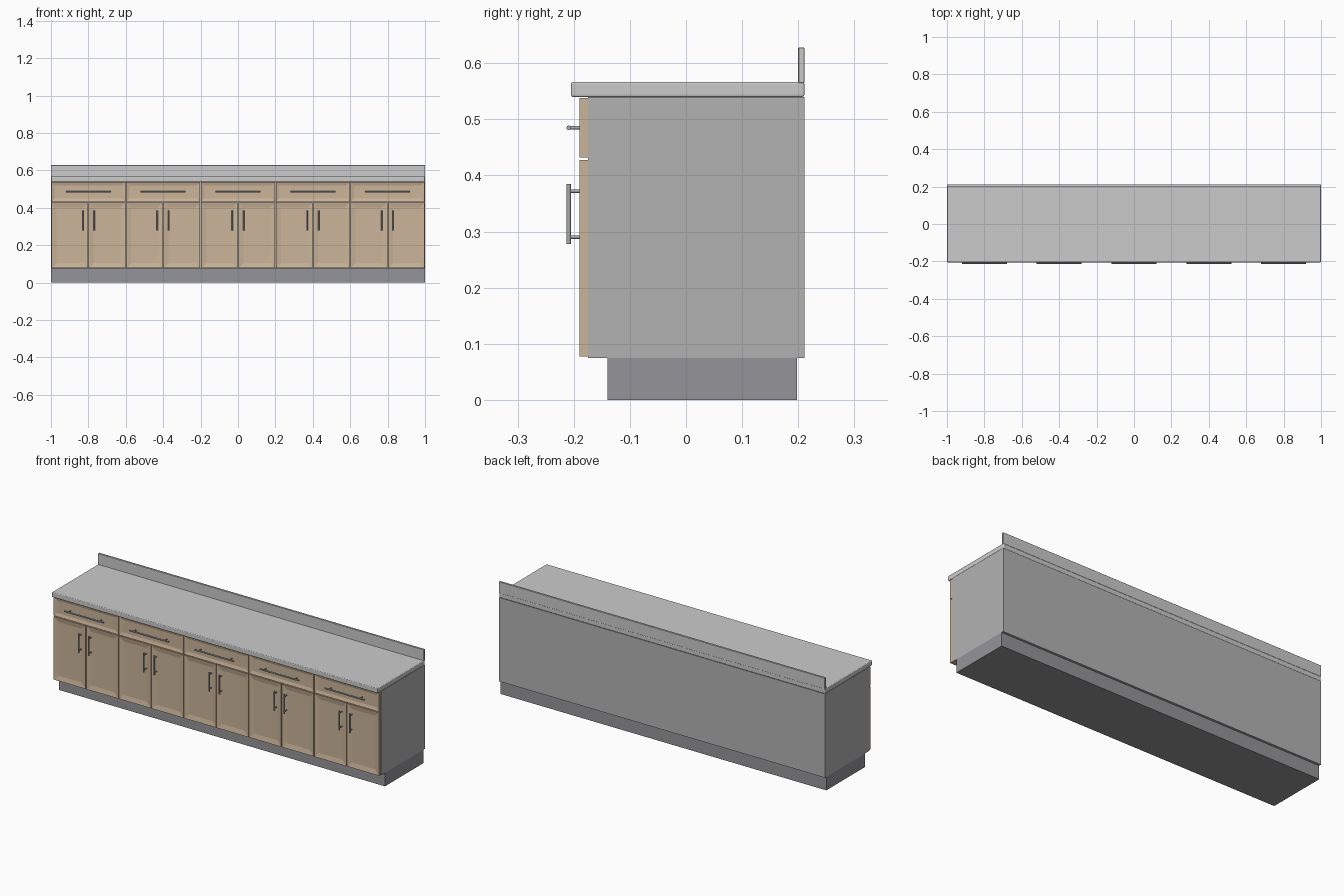
import bpy, bmesh
from mathutils import Vector, Matrix

if "Cube" in bpy.data.objects:
    bpy.data.objects.remove(bpy.data.objects["Cube"])


def material(name, rgb):
    m = bpy.data.materials.new(name)
    m.diffuse_color = (*rgb, 1)
    m.use_nodes = True
    m.node_tree.nodes["Principled BSDF"].inputs["Base Color"].default_value = m.diffuse_color
    return m


WOOD = material("wood", (0.60, 0.46, 0.32))
STONE = material("stone", (0.80, 0.80, 0.78))
PLINTH = material("plinth", (0.30, 0.30, 0.32))
PANEL = material("carcass", (0.45, 0.45, 0.45))
METAL = material("metal", (0.40, 0.40, 0.41))


def finish(bm, name, mat, bevel=0, segments=2):
    me = bpy.data.meshes.new(name)
    bm.to_mesh(me)
    bm.free()
    ob = bpy.data.objects.new(name, me)
    bpy.context.collection.objects.link(ob)
    me.materials.append(mat)
    if bevel:
        b = ob.modifiers.new("bevel", 'BEVEL')
        b.width, b.segments = bevel, segments
    return ob


def box_mesh(x, y, z):
    bm = bmesh.new()
    size = Vector((x[1] - x[0], y[1] - y[0], z[1] - z[0]))
    centre = Vector((sum(x), sum(y), sum(z))) / 2
    bmesh.ops.create_cube(bm, size=1, matrix=Matrix.Translation(centre) @ Matrix.Diagonal((*size, 1)))
    return bm


def box(name, x, y, z, mat, bevel=0, segments=2):
    return finish(box_mesh(x, y, z), name, mat, bevel, segments)


def shaker_front(name, x, z, rim, depth=0.005):
    # slab with a recessed centre panel on its front face
    bm = box_mesh(x, (-0.19, -0.175), z)
    bm.normal_update()
    front = min(bm.faces, key=lambda f: f.calc_center_median().y)
    bmesh.ops.inset_region(bm, faces=[front], thickness=rim)
    bmesh.ops.translate(bm, verts=front.verts, vec=(0, depth, 0))
    return finish(bm, name, WOOD)


def rod(bm, a, b, r):
    a, b = Vector(a), Vector(b)
    rot = (b - a).to_track_quat('Z', 'Y').to_matrix().to_4x4()
    bmesh.ops.create_cone(bm, cap_ends=True, segments=16, radius1=r, radius2=r,
                          depth=(b - a).length, matrix=Matrix.Translation((a + b) / 2) @ rot)


def handle(name, centre, axis, length, spacing):
    # round bar standing off on two posts
    bm = bmesh.new()
    c, d = Vector(centre), Vector(axis)
    rod(bm, c - d * length / 2, c + d * length / 2, 0.004)
    for s in (-1, 1):
        p = c + d * s * spacing / 2
        rod(bm, p, (p.x, -0.188, p.z), 0.003)
    ob = finish(bm, name, METAL)
    bpy.context.view_layer.objects.active = ob
    ob.select_set(True)
    bpy.ops.object.shade_smooth_by_angle()
    ob.select_set(False)


# base, body and worktop
box("plinth", (-1, 1), (-0.14, 0.198), (0, 0.075), PLINTH)
box("carcass", (-1, 1), (-0.175, 0.211), (0.075, 0.54), PANEL)
box("countertop", (-1, 1), (-0.205, 0.211), (0.54, 0.567), STONE, 0.004, 3)
box("backsplash", (-1, 1), (0.2, 0.211), (0.565, 0.628), STONE, 0.001, 1)

# five units: one drawer over a pair of doors
gap = 0.002
for i in range(5):
    cx = -0.8 + 0.4 * i
    shaker_front(f"drawer_{i + 1}", (cx - 0.2 + gap, cx + 0.2 - gap), (0.432, 0.538), 0.025)
    handle(f"drawer_handle_{i + 1}", (cx, -0.209, 0.485), (1, 0, 0), 0.24, 0.19)
    for side, s in (("left", -1), ("right", 1)):
        x = sorted((cx + s * gap, cx + s * (0.2 - gap)))
        shaker_front(f"{side}_door_{i + 1}", x, (0.077, 0.428), 0.038)
        handle(f"{side}_door_handle_{i + 1}", (cx + s * 0.031, -0.209, 0.331), (0, 0, 1), 0.107, 0.082)
